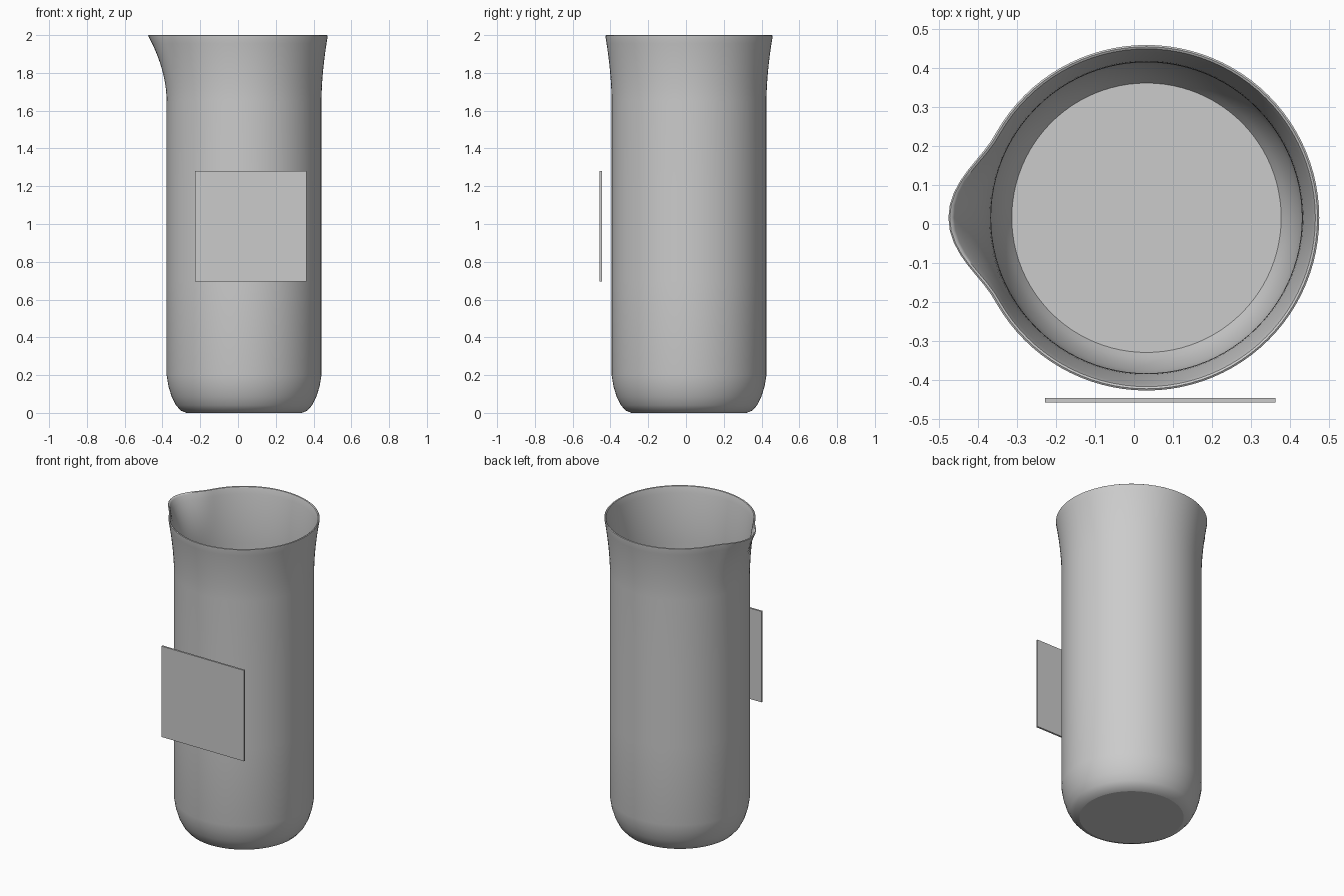
import bpy, bmesh, math

if "Cube" in bpy.data.objects:
    bpy.data.objects.remove(bpy.data.objects["Cube"])

grey = bpy.data.materials.new("plain grey")
grey.use_nodes = True
colour = (0.6, 0.6, 0.6, 1)
grey.diffuse_color = colour
grey.node_tree.nodes["Principled BSDF"].inputs["Base Color"].default_value = colour

SEGMENTS = 96
CENTRE = (0.032, 0.016)
WALL = 0.012
FLARE_START, TOP = 1.65, 2.0


def add_object(name, bm):
    bmesh.ops.recalc_face_normals(bm, faces=bm.faces)
    mesh = bpy.data.meshes.new(name)
    bm.to_mesh(mesh)
    bm.free()
    mesh.materials.append(grey)
    obj = bpy.data.objects.new(name, mesh)
    bpy.context.collection.objects.link(obj)
    return obj


def flare(z, angle):
    """Outward lean of the wall near the rim, larger at the -x spout."""
    t = max(0.0, (z - FLARE_START) / (TOP - FLARE_START))
    off = abs(math.remainder(angle - math.pi, math.tau)) / math.radians(29)
    spout = 0.066 * math.cos(off * math.pi / 2) ** 2 if off < 1 else 0
    return 0.034 * t ** 1.8 + spout * t ** 2


# Beaker: one profile up the outside, over the rounded rim and down the inside
base = [(0.305, 0.0), (0.335, 0.012), (0.36, 0.04), (0.383, 0.085),
        (0.4, 0.14), (0.41, 0.2)]
wall_z = [0.7, 1.2, FLARE_START] + [FLARE_START + 0.034 * i for i in range(1, 11)]
outside = base + [(0.41, z) for z in wall_z]
rim = [(0.409, 1.997), (0.404, 2.0), (0.399, 1.997)]
inside = [(0.41 - WALL, z) for z in reversed(wall_z)]
inside += [(0.398, 0.2), (0.39, 0.145), (0.376, 0.09), (0.36, 0.05), (0.345, 0.025)]

bm = bmesh.new()
rings = []
for r, z in outside + rim + inside:
    ring = []
    for i in range(SEGMENTS):
        a = math.tau * i / SEGMENTS
        R = r + flare(z, a)
        ring.append(bm.verts.new((CENTRE[0] + R * math.cos(a),
                                  CENTRE[1] + R * math.sin(a), z)))
    rings.append(ring)
for low, high in zip(rings, rings[1:]):
    for i in range(SEGMENTS):
        j = (i + 1) % SEGMENTS
        bm.faces.new((low[i], low[j], high[j], high[i]))
bm.faces.new(rings[0])
bm.faces.new(rings[-1])
beaker = add_object("beaker", bm)
bpy.ops.object.select_all(action="DESELECT")
beaker.select_set(True)
bpy.context.view_layer.objects.active = beaker
bpy.ops.object.shade_smooth_by_angle(angle=math.radians(35))
# Keep the flat underside and floor crisp
for poly in beaker.data.polygons:
    if len(poly.vertices) > 4:
        poly.use_smooth = False

# Label plate standing just off the front
bm = bmesh.new()
bmesh.ops.create_cube(bm, size=1)
bmesh.ops.scale(bm, vec=(0.59, 0.012, 0.586), verts=bm.verts)
bmesh.ops.translate(bm, vec=(0.067, -0.451, 0.988), verts=bm.verts)
add_object("label_plate", bm)
